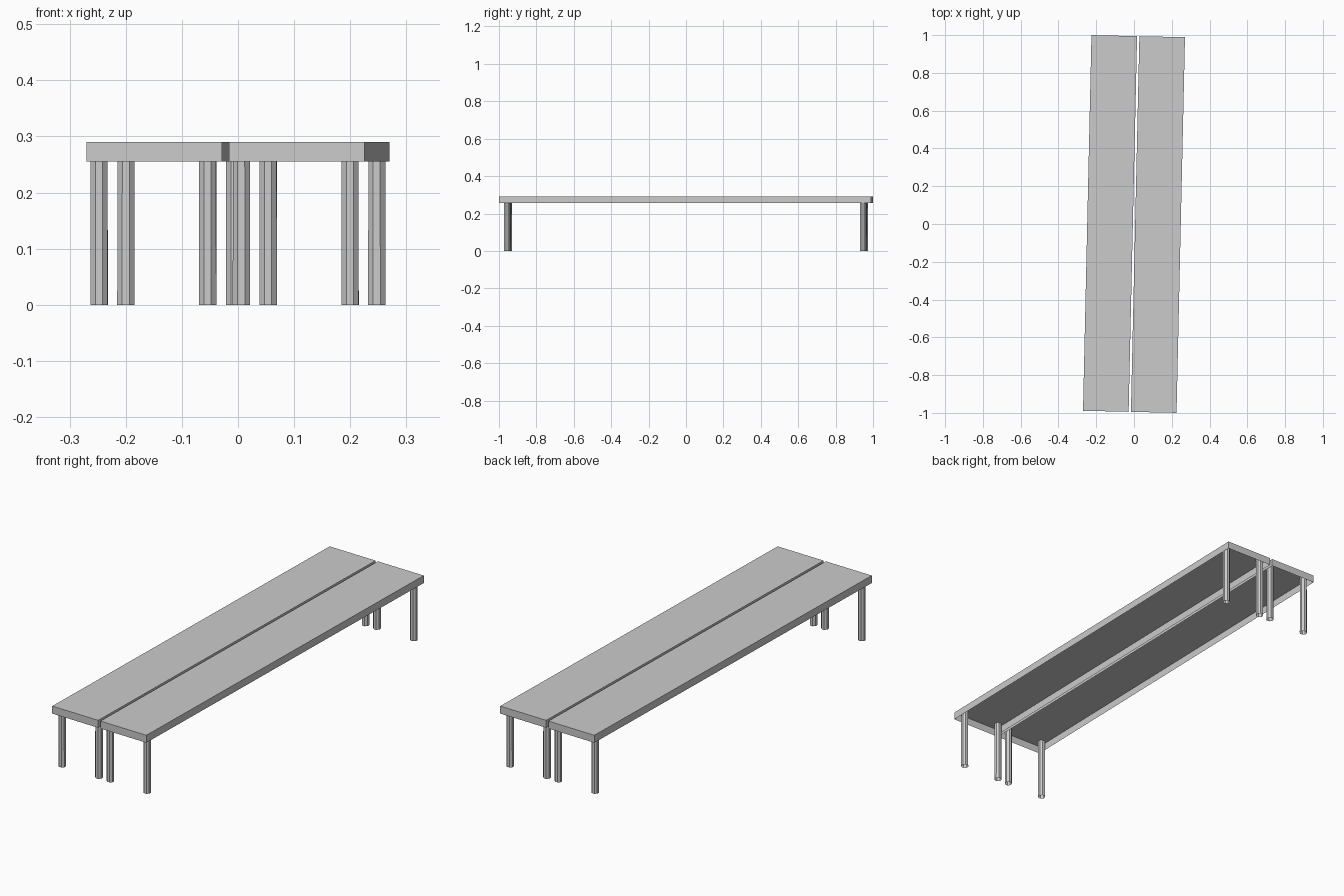
import bpy, bmesh, math
from mathutils import Matrix

if "Cube" in bpy.data.objects:
    bpy.data.objects.remove(bpy.data.objects["Cube"])

ANGLE = math.radians(-1.29)          # both benches are turned slightly
TURN = Matrix.Rotation(ANGLE, 4, 'Z')
TOP, UNDER = 0.29, 0.255
WIDTH, LENGTH, SPACING = 0.2415, 1.989, 0.2537


def finish(name, bm, local):
    bm.transform(TURN @ Matrix.Translation(local))
    mesh = bpy.data.meshes.new(name)
    bm.to_mesh(mesh)
    bm.free()
    ob = bpy.data.objects.new(name, mesh)
    bpy.context.collection.objects.link(ob)


def bench_top(name, x):
    # thin sheet tray, open underneath
    bm = bmesh.new()
    bmesh.ops.create_cube(bm, size=1)
    bmesh.ops.scale(bm, vec=(WIDTH, LENGTH, TOP - UNDER), verts=bm.verts)
    bottom = [f for f in bm.faces if f.normal.z < -0.5]
    bmesh.ops.delete(bm, geom=bottom, context='FACES_ONLY')
    finish(name, bm, (x, 0, (TOP + UNDER) / 2))


def leg(name, x, y):
    # eight-sided tube reaching up to the inside of the top
    bm = bmesh.new()
    bmesh.ops.create_cone(bm, cap_ends=False, segments=8, radius1=0.0167,
                          radius2=0.0163, depth=TOP - 0.001)
    bmesh.ops.rotate(bm, verts=bm.verts,
                     matrix=Matrix.Rotation(math.pi / 8, 3, 'Z'))
    finish(name, bm, (x, y, (TOP - 0.001) / 2))


for side, sx in (("left", -1), ("right", 1)):
    cx = sx * SPACING / 2
    bench_top(side + "_bench_top", cx)
    for end, sy in (("front", -1), ("back", 1)):
        for edge, ex in (("left", -1), ("right", 1)):
            leg(f"{side}_bench_{end}_{edge}_leg",
                cx + ex * 0.0968 + sy * 0.0025, sy * 0.952)
